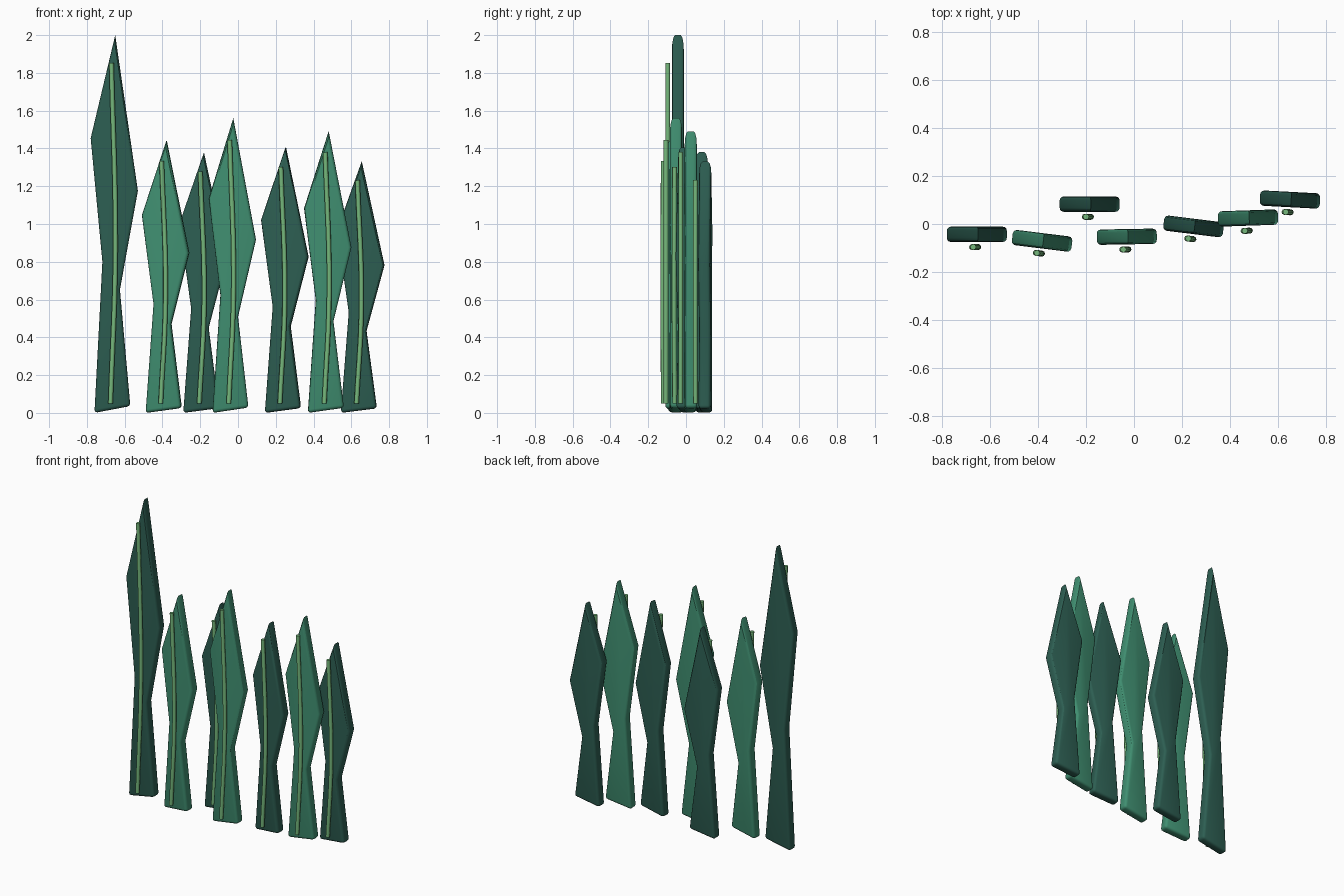
import bpy, bmesh, math

cube = bpy.data.objects.get("Cube")
if cube:
    bpy.data.objects.remove(cube, do_unlink=True)


def material(name, rgb):
    m = bpy.data.materials.new(name)
    m.use_nodes = True
    m.diffuse_color = (*rgb, 1)
    m.node_tree.nodes["Principled BSDF"].inputs["Base Color"].default_value = (*rgb, 1)
    return m


DARK = material("dark green", (0.026, 0.112, 0.084))
LIGHT = material("mid green", (0.051, 0.275, 0.165))
RIB = material("pale green", (0.18, 0.48, 0.20))

HALF = 0.032   # half the blade thickness
ROUND = 0.017  # rounding of the blade rim

# Blade outline: x, then z as a share of the height
OUTLINE = [(-0.105, 0), (0.085, 0.018), (0.03, 0.326), (0.125, 0.588),
           (0.005, 1), (-0.125, 0.727), (-0.063, 0.4)]


def place(ob, mat, x, y, turn):
    bpy.context.collection.objects.link(ob)
    ob.data.materials.append(mat)
    ob.location = (x, y, 0)
    ob.rotation_euler.z = math.radians(turn)


def make_blade(name, mat, x, y, height, turn):
    bm = bmesh.new()
    front = [bm.verts.new((px, -HALF, pz * height)) for px, pz in OUTLINE]
    face = bm.faces.new(front)
    ext = bmesh.ops.extrude_face_region(bm, geom=[face])["geom"]
    for v in ext:
        if isinstance(v, bmesh.types.BMVert):
            v.co.y = HALF
    bmesh.ops.recalc_face_normals(bm, faces=bm.faces)
    # round the rim and the two lower corners, keep the tip sharp
    edges = [e for e in bm.edges
             if abs(e.verts[0].co.y - e.verts[1].co.y) < HALF
             or max(v.co.z for v in e.verts) < 0.1]
    bmesh.ops.bevel(bm, geom=edges, offset=ROUND, segments=3, profile=0.5,
                    affect='EDGES', clamp_overlap=True)
    mesh = bpy.data.meshes.new(name)
    bm.to_mesh(mesh)
    bm.free()
    ob = bpy.data.objects.new(name, mesh)
    place(ob, mat, x, y, turn)
    bpy.ops.object.select_all(action='DESELECT')
    ob.select_set(True)
    bpy.context.view_layer.objects.active = ob
    bpy.ops.object.shade_smooth_by_angle(angle=math.radians(30))


def make_rib(name, x, y, height, turn):
    curve = bpy.data.curves.new(name, 'CURVE')
    curve.dimensions = '3D'
    curve.bevel_depth = 0.0125
    curve.bevel_resolution = 2
    curve.resolution_u = 6
    curve.use_fill_caps = True
    sp = curve.splines.new('BEZIER')
    points = [(-0.02, 0.05), (0.006, 0.43 * height), (-0.015, 0.926 * height)]
    sp.bezier_points.add(len(points) - 1)
    for bp, (px, pz) in zip(sp.bezier_points, points):
        bp.co = (px, -HALF - 0.021, pz)
        bp.handle_left_type = bp.handle_right_type = 'AUTO'
    place(bpy.data.objects.new(name, curve), RIB, x, y, turn)


# x, y, height, turn of each leaf, from right to left
LEAVES = [(-0.655, -0.043, 2.0, 0), (-0.383, -0.07, 1.44, -7),
          (-0.185, 0.083, 1.38, 0), (-0.03, -0.053, 1.56, 1),
          (0.248, -0.01, 1.405, -7), (0.475, 0.025, 1.49, 2),
          (0.65, 0.102, 1.33, -3)]

for i, leaf in enumerate(LEAVES):
    make_blade(f"leaf_blade_{i + 1}", LIGHT if i % 2 else DARK, *leaf)
    make_rib(f"leaf_rib_{i + 1}", *leaf)
